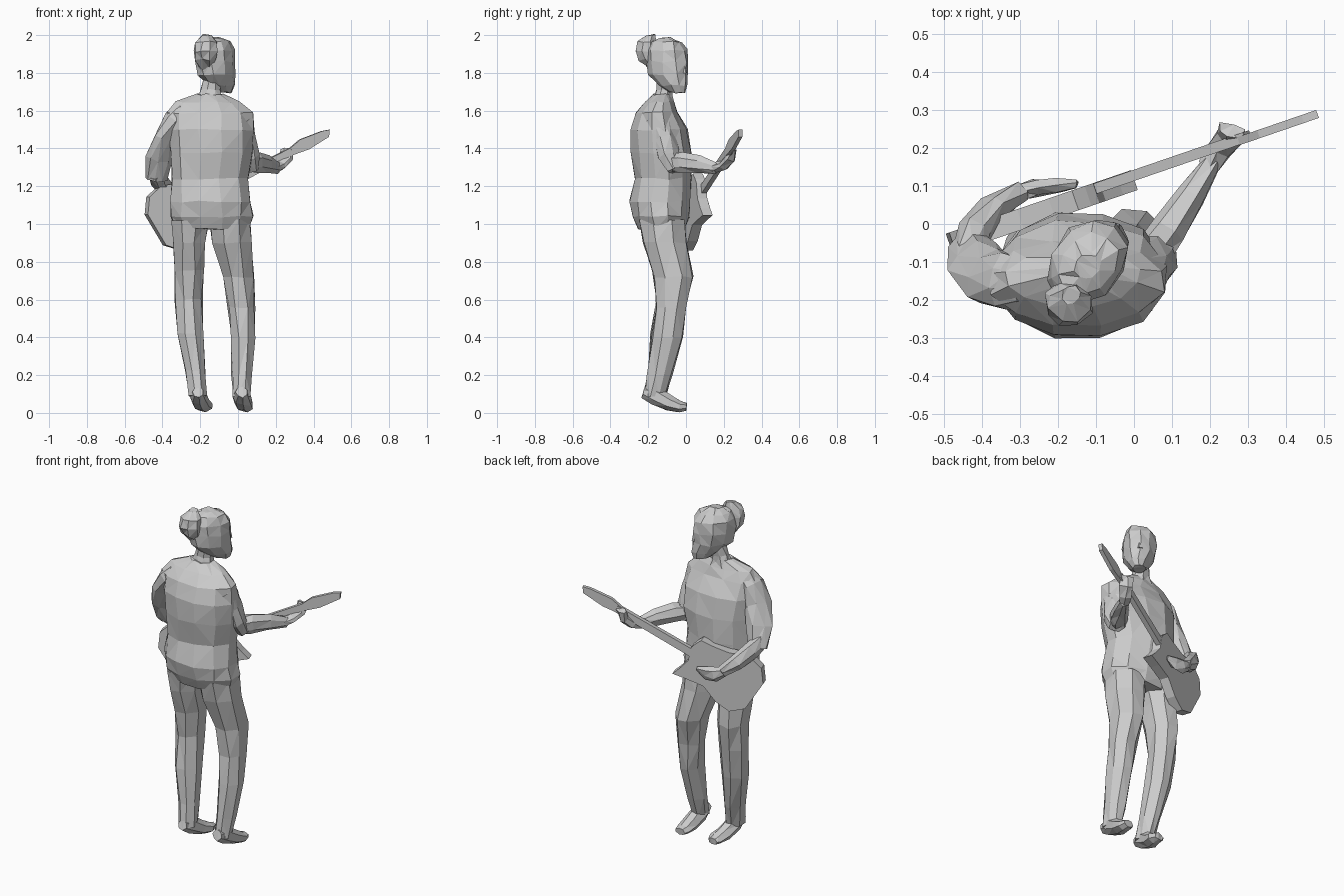
import bpy, bmesh, math, random
from mathutils import Vector

random.seed(4)
UP = Vector((0, 0, 1))


def finish(bm, name, jitter=0.0):
    for v in bm.verts:
        v.co += Vector([random.uniform(-jitter, jitter) for _ in range(3)])
    bmesh.ops.triangulate(bm, faces=bm.faces[:])
    bmesh.ops.recalc_face_normals(bm, faces=bm.faces[:])
    mesh = bpy.data.meshes.new(name)
    bm.to_mesh(mesh)
    bm.free()
    ob = bpy.data.objects.new(name, mesh)
    bpy.context.collection.objects.link(ob)
    return ob


def loft(name, rings, sides=8, flat=True, yaw=0.0, jitter=0.006):
    """Rings are (x, y, z, r_side, r_other); flat keeps them level, else they follow the path."""
    bm = bmesh.new()
    pts = [Vector(r[:3]) for r in rings]
    loops = []
    for i, r in enumerate(rings):
        if flat:
            a = Vector((math.cos(yaw), math.sin(yaw), 0))
            b = UP.cross(a)
        else:
            t = (pts[min(i + 1, len(pts) - 1)] - pts[max(i - 1, 0)]).normalized()
            a = t.cross(UP).normalized()
            b = a.cross(t)
        loop = []
        for k in range(sides):
            ang = 2 * math.pi * (k + 0.5) / sides
            loop.append(bm.verts.new(pts[i] + a * r[3] * math.cos(ang) + b * r[4] * math.sin(ang)))
        loops.append(loop)
    for l0, l1 in zip(loops, loops[1:]):
        for k in range(sides):
            j = (k + 1) % sides
            bm.faces.new((l0[k], l0[j], l1[j], l1[k]))
    bm.faces.new(loops[0])
    bm.faces.new(loops[-1])
    return finish(bm, name, jitter)


def slab(name, outline, origin, u, w, n, thick):
    """Extruded outline in the plane of u and w."""
    bm = bmesh.new()
    f = bm.faces.new([bm.verts.new(origin + u * p + w * q - n * thick / 2) for p, q in outline])
    ext = bmesh.ops.extrude_face_region(bm, geom=[f])
    for v in ext["geom"]:
        if isinstance(v, bmesh.types.BMVert):
            v.co += n * thick
    return finish(bm, name)


# Torso with shirt hem
loft("torso", [
    (-.14, -.13, .975, .2, .125), (-.14, -.135, 1.04, .225, .155), (-.145, -.14, 1.12, .222, .162),
    (-.15, -.125, 1.24, .208, .155), (-.14, -.135, 1.38, .228, .165), (-.145, -.145, 1.5, .235, .155),
    (-.15, -.155, 1.59, .235, .115), (-.16, -.14, 1.645, .18, .075), (-.15, -.125, 1.685, .07, .048)], 12)

# Neck, head, hair bun and nose; the face is turned toward +x +y
loft("neck", [(-.155, -.125, 1.64, .075, .055), (-.145, -.115, 1.71, .052, .046),
              (-.13, -.105, 1.79, .05, .05)], 8)
loft("head", [
    (-.075, -.05, 1.695, .036, .045), (-.09, -.07, 1.735, .062, .085), (-.115, -.095, 1.79, .085, .117),
    (-.12, -.1, 1.86, .095, .126), (-.12, -.1, 1.92, .093, .12), (-.12, -.105, 1.965, .07, .09),
    (-.12, -.11, 1.986, .03, .04)], 10, yaw=-.65)
loft("hair_bun", [(-.17, -.165, 1.82, .035, .03), (-.17, -.2, 1.87, .058, .055),
                  (-.17, -.21, 1.915, .066, .062), (-.168, -.205, 1.965, .058, .055),
                  (-.165, -.185, 2.0, .025, .025)], 8)
loft("nose", [(-.05, -.01, 1.80, .016, .016), (-.052, -.015, 1.86, .008, .008)], 5, jitter=0)

# Legs on either side
loft("leg_minus_x", [
    (-.255, -.12, 1.02, .105, .13), (-.262, -.112, .9, .092, .12), (-.26, -.08, .75, .084, .105),
    (-.262, -.083, .6, .077, .085), (-.25, -.105, .42, .07, .085), (-.225, -.14, .22, .055, .07),
    (-.212, -.165, .09, .047, .062)], 8)
loft("leg_plus_x", [
    (-.04, -.125, 1.02, .115, .13), (-.03, -.112, .9, .112, .12), (0, -.065, .72, .09, .11),
    (.02, -.08, .56, .076, .085), (.027, -.1, .4, .068, .085), (.02, -.14, .2, .055, .07),
    (.018, -.165, .09, .047, .062)], 8)

# Feet, heels raised
for name, x, turn in (("foot_minus_x", -.212, .035), ("foot_plus_x", .018, .02)):
    loft(name, [
        (x, -.225, .11, .03, .03), (x, -.16, .09, .046, .052), (x + turn / 2, -.085, .052, .048, .042),
        (x + turn, -.03, .034, .046, .03), (x + turn, .002, .031, .03, .02)], 7, flat=False, jitter=.003)

# Arm reaching out to the guitar neck
loft("fretting_upper_arm", [
    (-.03, -.15, 1.6, .06, .045), (.01, -.14, 1.55, .08, .06), (.03, -.11, 1.45, .075, .06),
    (.05, -.085, 1.36, .068, .055), (.075, -.055, 1.29, .045, .04)], 8, flat=False)
loft("fretting_forearm", [
    (.05, -.075, 1.325, .05, .05), (.095, -.015, 1.325, .05, .055), (.15, .07, 1.312, .04, .048),
    (.205, .16, 1.295, .028, .032)], 7, flat=False)
loft("fretting_hand", [
    (.195, .15, 1.295, .028, .03), (.225, .195, 1.31, .038, .03), (.25, .23, 1.345, .042, .028),
    (.255, .245, 1.395, .035, .018)], 6, flat=False)

# Arm resting over the guitar body
loft("strumming_upper_arm", [
    (-.29, -.15, 1.61, .06, .045), (-.335, -.15, 1.56, .08, .06), (-.385, -.135, 1.46, .078, .055),
    (-.418, -.1, 1.35, .076, .052), (-.432, -.06, 1.24, .055, .045)], 8, flat=False)
loft("strumming_forearm", [
    (-.437, -.085, 1.275, .045, .05), (-.42, -.02, 1.235, .05, .055), (-.37, .04, 1.175, .042, .045),
    (-.3, .085, 1.115, .028, .03)], 7, flat=False)
loft("strumming_hand", [
    (-.31, .08, 1.12, .026, .028), (-.26, .095, 1.095, .024, .042), (-.2, .1, 1.09, .02, .038),
    (-.15, .105, 1.1, .01, .018)], 6, flat=False)

# Guitar, in its own tilted frame: u along the neck, w across, n out of its face
tail, tip = Vector((-.452, -.04, 1.0)), Vector((.489, .283, 1.49))
u = (tip - tail).normalized()
n = Vector((-u.y, u.x, 0)).normalized()
w = u.cross(n) if u.cross(n).z > 0 else n.cross(u)
body = [(-.01, .06), (.04, .14), (.13, .165), (.24, .12), (.33, .105), (.4, .1), (.42, .06), (.43, .03),
        (.41, -.05), (.43, -.12), (.45, -.17), (.37, -.155), (.27, -.14), (.17, -.185), (.08, -.195),
        (.01, -.13)]
slab("guitar_body", body, tail, u, w, n, .055)
length = (tip - tail).length
slab("guitar_neck", [(.3, .024), (length - .22, .02), (length - .22, -.02), (.3, -.024)],
     tail + n * .012, u, w, n, .028)
slab("guitar_headstock", [(length - .24, .02), (length - .17, .036), (length - .04, .022), (length, .01),
                          (length - .02, -.022), (length - .15, -.032), (length - .24, -.02)],
     tail + n * .008, u, w, n, .022)
